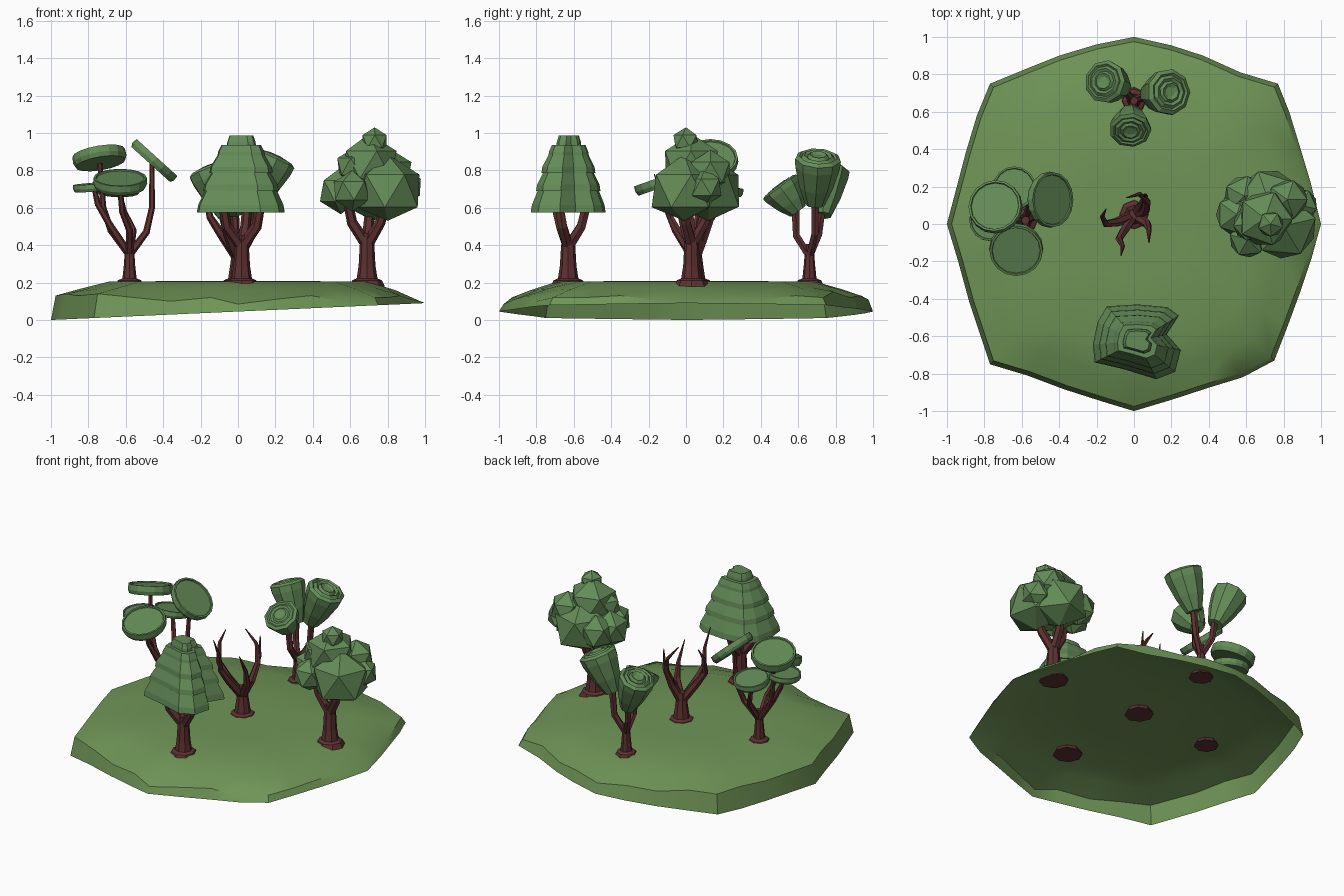
import bpy, bmesh, math, random
from mathutils import Vector

if "Cube" in bpy.data.objects:
    bpy.data.objects.remove(bpy.data.objects["Cube"])

random.seed(4)
UP = Vector((0, 0, 1))

def material(name, rgb):
    m = bpy.data.materials.new(name)
    m.diffuse_color = (*rgb, 1)
    m.use_nodes = True
    m.node_tree.nodes["Principled BSDF"].inputs["Base Color"].default_value = m.diffuse_color
    return m

GRASS = material("grass", (0.16, 0.30, 0.095))
LEAF = material("leaf", (0.125, 0.26, 0.095))
BARK = material("bark", (0.11, 0.03, 0.03))

def finish(bm, name, mat, smooth=None):
    me = bpy.data.meshes.new(name)
    bm.to_mesh(me)
    bm.free()
    me.materials.append(mat)
    ob = bpy.data.objects.new(name, me)
    bpy.context.collection.objects.link(ob)
    if smooth:
        bpy.context.view_layer.objects.active = ob
        ob.select_set(True)
        bpy.ops.object.shade_smooth_by_angle(angle=math.radians(smooth))
        ob.select_set(False)
    return ob

def loft(bm, rings, bottom=True):
    """Skin a stack of counter-clockwise point rings and cap the ends."""
    vs = [[bm.verts.new(p) for p in r] for r in rings]
    n = len(vs[0])
    for a, b in zip(vs, vs[1:]):
        for i in range(n):
            j = (i + 1) % n
            bm.faces.new((a[i], a[j], b[j], b[i]))
    if bottom:
        bm.faces.new(vs[0][::-1])
    bm.faces.new(vs[-1])

def circle(center, axis, r, n, turn=0):
    q = UP.rotation_difference(Vector(axis).normalized())
    return [Vector(center) + q @ Vector((r * math.cos(turn + math.tau * i / n),
            r * math.sin(turn + math.tau * i / n), 0)) for i in range(n)]

def tube(bm, pts, radii, n=6):
    pts = [Vector(p) for p in pts]
    rings = []
    for i, (p, r) in enumerate(zip(pts, radii)):
        t = pts[min(i + 1, len(pts) - 1)] - pts[max(i - 1, 0)]
        rings.append(circle(p, t, r, n))
    loft(bm, rings)

def lathe(bm, base, axis, profile, n):
    """Revolve (radius, height) pairs about a tilted axis."""
    a = Vector(axis).normalized()
    loft(bm, [circle(Vector(base) + a * h, a, r, n) for r, h in profile])

def trunk(name, x, y, fork, r, branches, tip=0.02):
    """Trunk with a root flare at the ground plus branch paths from the fork."""
    bm = bmesh.new()
    top = Vector((x, y, fork))
    loft(bm, [circle((x, y, z), UP, k, 8) for z, k in
              ((0.18, r + .043), (0.212, r + .026), (0.222, r * 1.05), (0.29, r * .85),
               (fork - 0.04, r * .74), (fork + 0.025, r * .6))])
    for path in branches:
        k = len(path)
        tube(bm, [top - UP * 0.04] + path,
             [r * 0.6] + [tip + (r * 0.55 - tip) * (1 - ((i + 1) / k) ** 1.6) for i in range(k)])
    return finish(bm, name, BARK)

# ground: open-bottomed shell, outline points carry the rim height
outline = [(1, 0, .10), (.945, .22, .12), (.885, .42, .11), (.83, .6, .13), (.77, .75, .12), (.57, .81, .15),
           (.37, .9, .12), (.2, .955, .13), (0, 1, .11), (-.2, .96, .13), (-.4, .9, .12), (-.6, .82, .15),
           (-.77, .75, .14), (-.84, .58, .15), (-.9, .38, .13), (-1, 0, .13), (-.94, -.2, .14),
           (-.88, -.42, .13), (-.77, -.75, .14), (-.57, -.81, .12), (-.37, -.885, .10), (-.15, -.955, .12),
           (0, -1, .085), (.2, -.94, .11), (.4, -.875, .13), (.58, -.82, .10), (.75, -.73, .12),
           (.82, -.55, .12), (.89, -.36, .13), (.95, -.18, .11)]
bm = bmesh.new()
loft(bm, [[Vector((x, y, .045 + .045 * x)) for x, y, z in outline],
          [Vector((x * .975, y * .975, z)) for x, y, z in outline],
          [Vector((x * .84, y * .84, .165 + .25 * (z - .12))) for x, y, z in outline],
          [Vector((x * .69, y * .69, .205)) for x, y, z in outline],
          [Vector((x * .3, y * .3, .208)) for x, y, z in outline]], bottom=False)
finish(bm, "ground", GRASS, 35)

# left tree: flat tilted leaf discs
discs = [((-.74, .09, .865), (-.16, .27, .95), .145, .06), ((-.45, .13, .85), (.67, .0, .74), .15, .05),
         ((-.63, -.135, .735), (0, -.33, .94), .145, .055), ((-.77, .02, .71), (-.08, -.04, 1), .112, .04),
         ((-.64, .19, .70), (.02, .2, 1), .118, .045)]
trunk("disc_tree_trunk", -.58, .02, .39, .036, [
    [(-.68, .05, .48), (-.72, .07, .6), (-.74, .09, .85)],
    [(-.49, .06, .47), (-.46, .1, .6), (-.46, .13, .84)],
    [(-.58, -.06, .48), (-.62, -.1, .58), (-.63, -.13, .72)],
    [(-.68, .01, .5), (-.75, .02, .62), (-.77, .02, .71)],
    [(-.56, .1, .48), (-.61, .16, .58), (-.64, .19, .70)]], .013)
bm = bmesh.new()
for c, ax, r, t in discs:
    lathe(bm, c, ax, [(r * .93, -t / 2), (r, -t * .1), (r * .98, t / 2),
                      (r * .9, t / 2), (r * .88, t * .36)], 16)
finish(bm, "disc_tree_leaves", LEAF)

# front tree: stacked stepped tiers with a notched outline
trunk("tier_tree_trunk", .02, -.63, .43, .052, [
    [(-.06, -.67, .5), (-.08, -.7, .62)], [(.1, -.66, .5), (.12, -.68, .62)],
    [(.04, -.56, .5), (.05, -.53, .62)]], .026)
shape = [(.22, .135), (.16, .18), (0, .195), (-.165, .185), (-.215, .1), (-.24, -.02), (-.23, -.115),
         (-.08, -.15), (.1, -.205), (.2, -.165), (.23, -.05), (.155, .035)]
tiers = [(.575, .69, 1, .82), (.69, .785, .86, .68), (.785, .88, .72, .54),
         (.88, .935, .54, .45), (.935, .985, .33, .27)]
bm = bmesh.new()
for z0, z1, s0, s1 in tiers:
    loft(bm, [[Vector((.02 + x * s, -.625 + y * s, z)) for x, y in shape]
              for z, s in ((z0, s0), (z0 + (z1 - z0) * .35, s0 * .97), (z1, s1))])
finish(bm, "tier_tree_leaves", LEAF)

# right tree: cluster of faceted balls
trunk("ball_tree_trunk", .69, .03, .44, .053, [
    [(.61, .02, .52), (.59, .01, .62)], [(.76, .0, .52), (.79, -.01, .62)],
    [(.7, .1, .52), (.71, .13, .62)]], .026)
balls = [(.80, -.01, .69, .195), (.72, .12, .69, .19), (.70, .03, .83, .165), (.73, .0, .955, .075),
         (.61, -.08, .69, .11), (.55, .05, .69, .125), (.62, .0, .82, .1), (.82, .13, .79, .12),
         (.89, .1, .71, .1), (.59, .15, .69, .12)]
bm = bmesh.new()
for x, y, z, r in balls:
    ret = bmesh.ops.create_icosphere(bm, subdivisions=1, radius=r)
    turn = random.uniform(0, math.tau)
    c, s = math.cos(turn), math.sin(turn)
    for v in ret["verts"]:
        p = v.co.copy()
        v.co = (x + p.x * c - p.y * s, y + p.x * s + p.y * c, max(z + p.z, .53))
finish(bm, "ball_tree_leaves", LEAF)

# back tree: tilted vase-shaped tufts with ringed tops
trunk("vase_tree_trunk", 0, .66, .38, .036, [
    [(-.05, .71, .46), (-.06, .73, .63)], [(.07, .69, .46), (.09, .69, .67)],
    [(-.01, .59, .45), (-.02, .585, .6)]], .024)
profile = [(.05, 0), (.085, .1), (.112, .22), (.115, .265), (.095, .28), (.085, .27), (.07, .285),
           (.055, .275), (.042, .29), (.025, .28)]
vases = [((-.06, .73, .56), (-.36, .12, .9), 1.0, .98), ((.08, .69, .62), (.40, .06, .9), 1.08, 1.0),
         ((-.02, .60, .58), (0, -.58, .78), .98, .62)]
bm = bmesh.new()
for base, ax, w, h in vases:
    lathe(bm, base, ax, [(r * w, z * h) for r, z in profile], 9)
finish(bm, "vase_tree_leaves", LEAF)

# centre tree: bare clawed branches
trunk("bare_tree", 0, .05, .37, .05, [
    [(-.09, .01, .46), (-.15, .0, .55), (-.17, .04, .66), (-.15, .08, .74)],
    [(-.05, -.03, .45), (-.08, -.08, .54), (-.06, -.12, .65), (-.07, -.17, .78)],
    [(.07, .0, .45), (.08, -.03, .55), (.08, -.1, .68)],
    [(.06, .07, .45), (.07, .12, .55), (.03, .16, .66), (-.04, .14, .75)],
    [(.04, .1, .45), (.06, .15, .58), (.06, .16, .72)]], .003)
